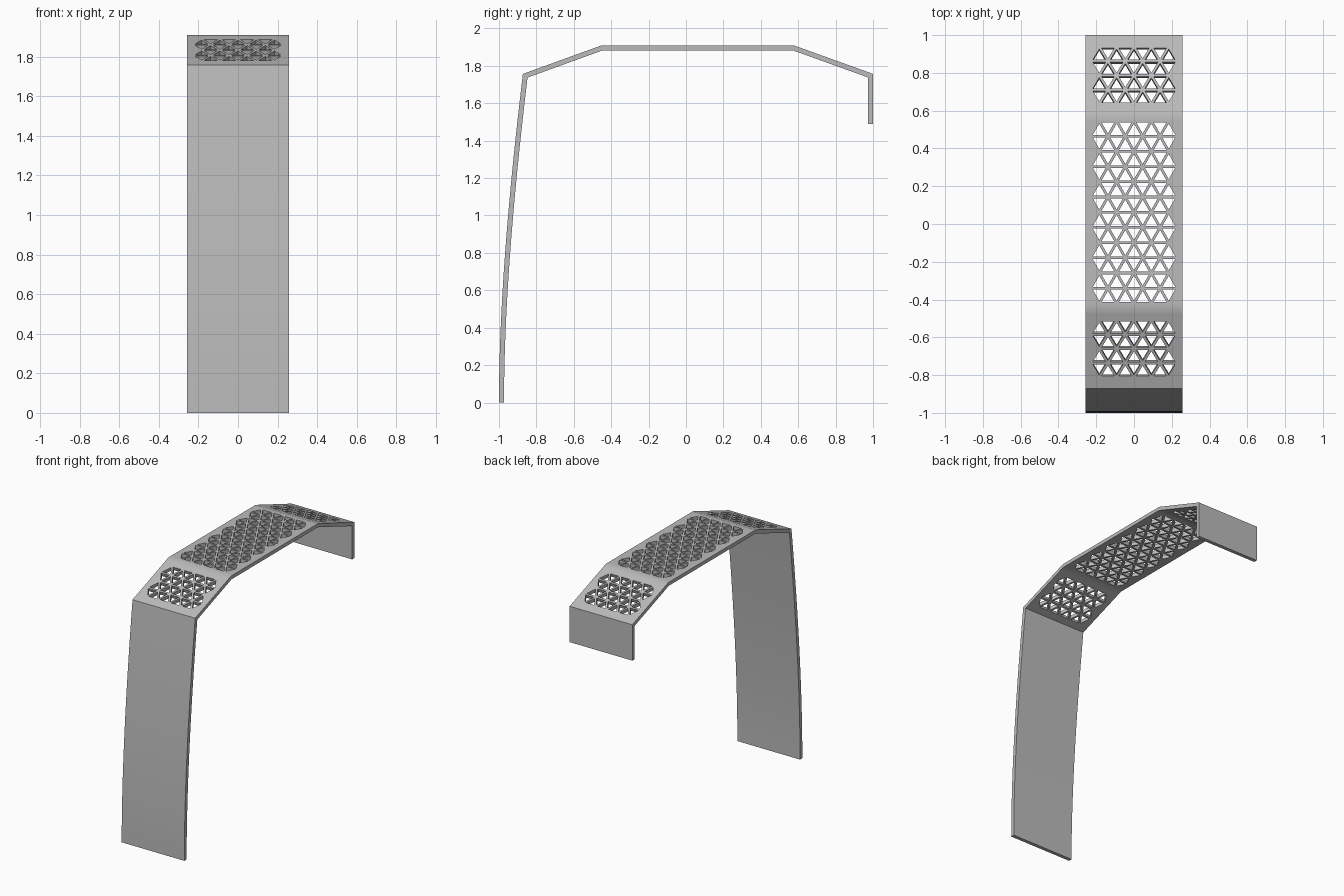
import bpy, bmesh, math
from mathutils import Vector

if "Cube" in bpy.data.objects:
    bpy.data.objects.remove(bpy.data.objects["Cube"], do_unlink=True)

HALF_W, THICK = 0.258, 0.027
SIDE, ROW, INSET = 0.092, 0.0805, 0.007     # triangle grid
COLS = 9

grey = bpy.data.materials.new("satin grey")
grey.use_nodes = True
grey.diffuse_color = (0.5, 0.5, 0.5, 1)
grey.node_tree.nodes["Principled BSDF"].inputs["Base Color"].default_value = (0.5, 0.5, 0.5, 1)


def new_object(name, bm):
    mesh = bpy.data.meshes.new(name)
    bm.to_mesh(mesh)
    bm.free()
    obj = bpy.data.objects.new(name, mesh)
    bpy.context.collection.objects.link(obj)
    return obj


# Side profile (y, z): curved leg, sloped panel, flat top, sloped panel, short lip
foot, bend, knee = Vector((-1, 0)), Vector((-1, 0.7)), Vector((-0.872, 1.757))
crown_a, crown_b = Vector((-0.45, 1.91)), Vector((0.575, 1.91))
rear, lip = Vector((1, 1.757)), Vector((1, 1.49))
STEPS = 16
path = []
for i in range(STEPS + 1):
    t = i / STEPS
    path.append(foot * (1 - t) ** 2 + bend * 2 * t * (1 - t) + knee * t * t)


def toward(a, b, d):
    return a + (b - a).normalized() * d


# Support rings keep the shading soft only beside the two shallow creases
for a, c, b in ((knee, crown_a, crown_b), (crown_a, crown_b, rear)):
    path += [toward(c, a, 0.03), c, toward(c, b, 0.03)]
path += [rear, lip]


# Solid strip: mitred inner edge, closed outline, extruded across the width
def inner_point(i):
    p = path[i]
    d0 = (p - path[i - 1]).normalized() if i else (path[1] - p).normalized()
    d1 = (path[i + 1] - p).normalized() if i < len(path) - 1 else d0
    n0, n1 = Vector((d0.y, -d0.x)), Vector((d1.y, -d1.x))
    m = (n0 + n1).normalized()
    return p + m * (THICK / m.dot(n0))


inner = [inner_point(i) for i in range(len(path))]
bm = bmesh.new()
rings = []
for o, n in zip(path, inner):
    rings.append([bm.verts.new((x, p.x, p.y)) for x, p in
                  ((-HALF_W, o), (HALF_W, o), (HALF_W, n), (-HALF_W, n))])
for r, s in zip(rings, rings[1:]):
    for k in range(4):
        j = (k + 1) % 4
        bm.faces.new((r[k], r[j], s[j], s[k]))
bm.faces.new(rings[0])
bm.faces.new(rings[-1])
bmesh.ops.recalc_face_normals(bm, faces=bm.faces)
strip = new_object("arched_strip", bm)
strip.data.materials.append(grey)

# Triangular perforations, cut square to each panel
bm = bmesh.new()


def triangle_grid(a, b, rows):
    mid = (a + b) / 2
    along = (b - a).normalized()
    u = Vector((0, along.x, along.y))
    n = Vector((0, -along.y, along.x))
    centre = Vector((0, mid.x, mid.y)) - n * THICK / 2
    scale = 1 - 3 * INSET / ROW
    for r in range(rows):
        for c in range(COLS):
            s = 1 if (r + c) % 2 else -1       # apex direction along the panel
            x = (c - (COLS - 1) / 2) * SIDE / 2
            v = (r - (rows - 1) / 2) * ROW - s * ROW / 6
            corners = [(x - SIDE / 2 * scale, v - s * ROW / 3 * scale),
                       (x + SIDE / 2 * scale, v - s * ROW / 3 * scale),
                       (x, v + s * ROW * 2 / 3 * scale)]
            low, high = ([bm.verts.new(centre + Vector((cx, 0, 0)) + u * cv + n * h)
                          for cx, cv in corners] for h in (-THICK, THICK))
            bm.faces.new(low)
            bm.faces.new(high)
            for k in range(3):
                j = (k + 1) % 3
                bm.faces.new((low[k], low[j], high[j], high[k]))


triangle_grid(knee, crown_a, 4)
triangle_grid(crown_a, crown_b, 12)
triangle_grid(crown_b, rear, 4)
bmesh.ops.recalc_face_normals(bm, faces=bm.faces)
cutter = new_object("perforation_cutter", bm)
cutter.data.materials.append(grey)
cutter.hide_render = True

cut = strip.modifiers.new("perforations", "BOOLEAN")
cut.operation, cut.solver, cut.object = "DIFFERENCE", "EXACT", cutter
bpy.ops.object.select_all(action="DESELECT")
strip.select_set(True)
bpy.context.view_layer.objects.active = strip
bpy.ops.object.modifier_apply(modifier=cut.name)
bpy.data.objects.remove(cutter, do_unlink=True)
bpy.ops.object.shade_smooth_by_angle(angle=math.radians(30))
